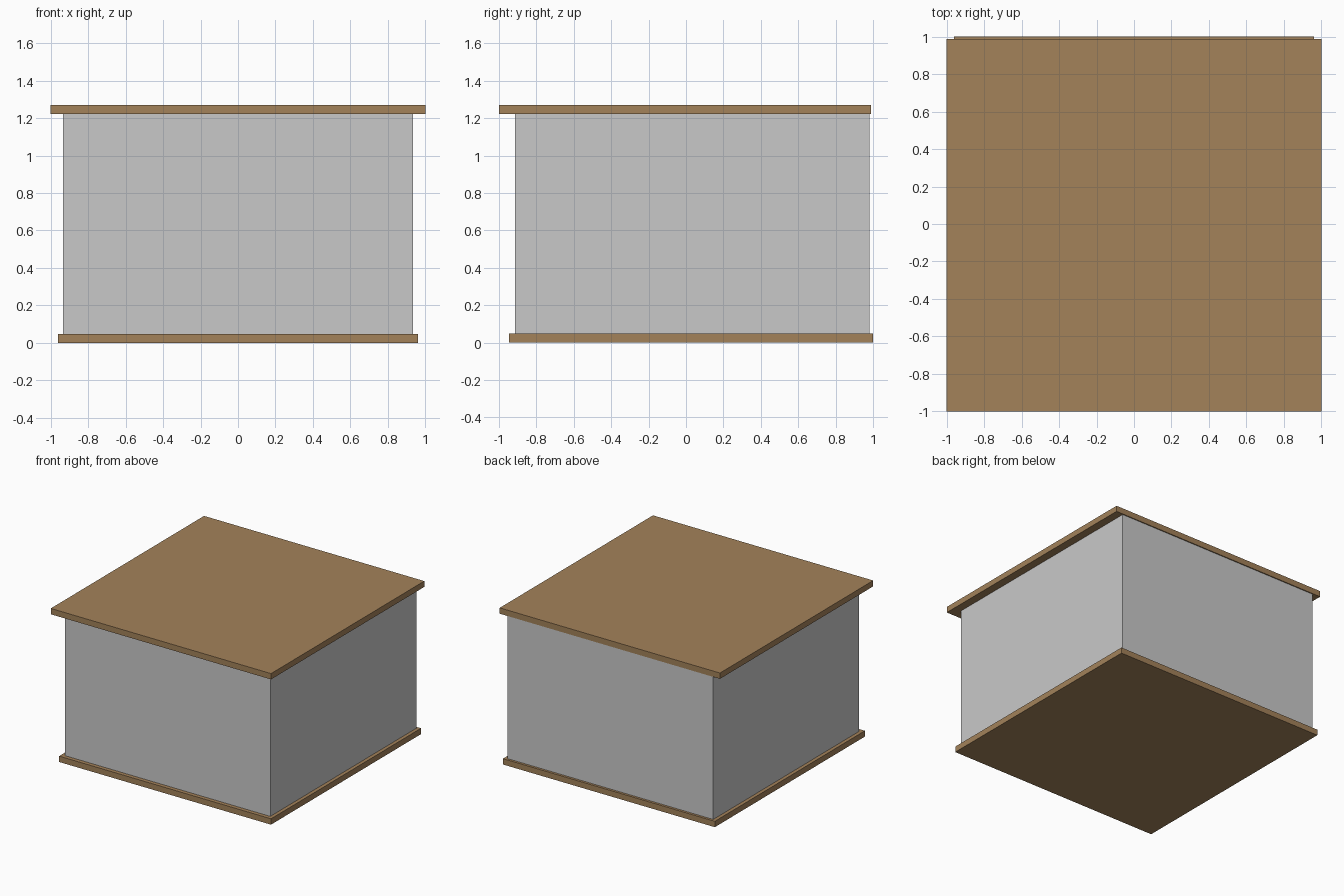
import bpy

if "Cube" in bpy.data.objects:
    bpy.data.objects.remove(bpy.data.objects["Cube"])


def material(name, rgb):
    m = bpy.data.materials.new(name)
    m.diffuse_color = (*rgb, 1.0)
    m.use_nodes = True
    m.node_tree.nodes["Principled BSDF"].inputs["Base Color"].default_value = m.diffuse_color
    return m


def box(name, lo, hi, mat):
    # axis-aligned box between two corners
    size = [b - a for a, b in zip(lo, hi)]
    centre = [(a + b) / 2 for a, b in zip(lo, hi)]
    bpy.ops.mesh.primitive_cube_add(size=1, location=centre)
    ob = bpy.context.object
    ob.name = name
    ob.scale = size
    bpy.ops.object.transform_apply(location=False, rotation=False, scale=True)
    ob.data.materials.append(mat)
    return ob


wood = material("brown wood", (0.366, 0.223, 0.102))
grey = material("light grey", (0.584, 0.584, 0.584))

# Base board, walls and overhanging top board
box("base_board", (-0.962, -0.946, 0.0), (0.962, 1.0, 0.048), wood)
box("walls", (-0.933, -0.914, 0.048), (0.933, 0.98, 1.223), grey)
box("top_board", (-1.0, -1.0, 1.223), (1.0, 0.988, 1.271), wood)
